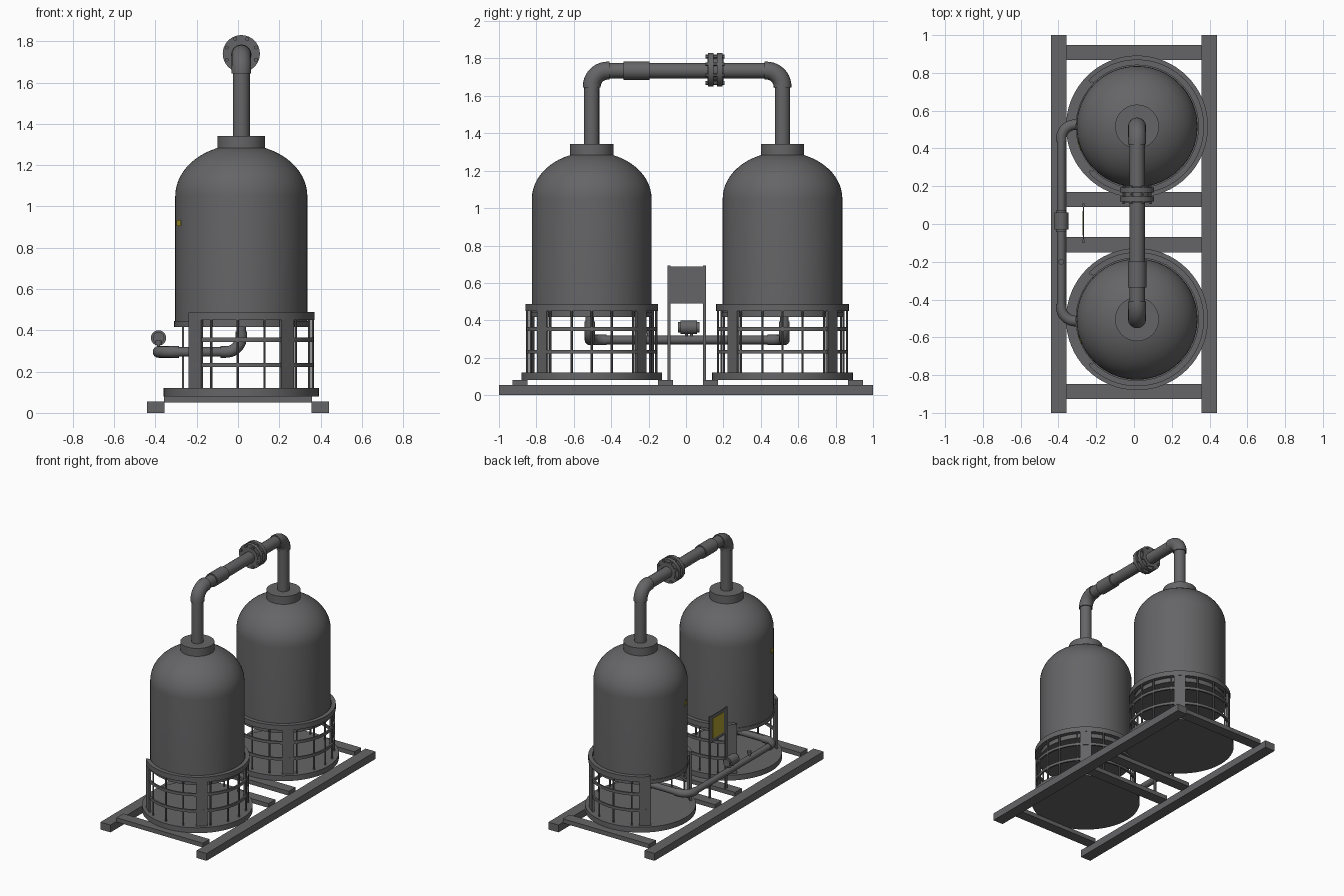
import bpy, bmesh, math
from mathutils import Vector, Matrix

if "Cube" in bpy.data.objects:
    bpy.data.objects.remove(bpy.data.objects["Cube"])


def mat(name, c):
    m = bpy.data.materials.new(name)
    m.diffuse_color = (*c, 1)
    m.use_nodes = True
    m.node_tree.nodes["Principled BSDF"].inputs["Base Color"].default_value = m.diffuse_color
    return m


GREY = mat("dark grey steel", (0.13, 0.13, 0.135))
YELLOW = mat("warning yellow", (0.42, 0.34, 0.03))
CX = 0.016
TANK_Y = {"front": -0.504, "rear": 0.516}


def finish(name, bm, m=GREY, smooth=True):
    bmesh.ops.recalc_face_normals(bm, faces=bm.faces)
    me = bpy.data.meshes.new(name)
    bm.to_mesh(me)
    bm.free()
    ob = bpy.data.objects.new(name, me)
    bpy.context.collection.objects.link(ob)
    me.materials.append(m)
    if smooth:
        shade(ob)
    return ob


def shade(ob):
    bpy.ops.object.select_all(action='DESELECT')
    ob.select_set(True)
    bpy.context.view_layer.objects.active = ob
    bpy.ops.object.shade_smooth_by_angle(angle=math.radians(35))


def box(name, lo, hi, m=GREY, rot=None):
    lo, hi = Vector(lo), Vector(hi)
    bm = bmesh.new()
    bmesh.ops.create_cube(bm, size=1, matrix=Matrix.Translation((lo + hi) / 2) @ Matrix.Diagonal((*(hi - lo), 1)))
    if rot is not None:
        bm.transform(rot)
    return finish(name, bm, m, False)


def rod(name, a, b, r, n=24):
    a, b = Vector(a), Vector(b)
    d = b - a
    bm = bmesh.new()
    bmesh.ops.create_cone(bm, cap_ends=True, segments=n, radius1=r, radius2=r, depth=d.length,
                          matrix=Matrix.Translation((a + b) / 2) @ d.to_track_quat('Z', 'Y').to_matrix().to_4x4())
    return finish(name, bm)


def lathe(name, prof, y, n=64):
    """Revolve (radius, z) points about a tank axis; radius 0 closes the ends."""
    bm = bmesh.new()
    vs = [bm.verts.new((r, 0, z)) for r, z in prof]
    es = [bm.edges.new(p) for p in zip(vs, vs[1:])]
    bmesh.ops.spin(bm, geom=vs + es, axis=(0, 0, 1), cent=(0, 0, 0), angle=2 * math.pi, steps=n)
    bmesh.ops.remove_doubles(bm, verts=bm.verts, dist=1e-5)
    bm.transform(Matrix.Translation((CX, y, 0)))
    return finish(name, bm)


def band(name, y, r0, r1, z0, z1, a0, a1, n=48, m=GREY):
    """Rectangular section swept along an arc, angles in degrees."""
    bm = bmesh.new()
    rows = []
    for i in range(n + 1):
        a = math.radians(a0 + (a1 - a0) * i / n)
        rows.append([bm.verts.new((CX + r * math.cos(a), y + r * math.sin(a), z))
                     for r, z in ((r0, z0), (r1, z0), (r1, z1), (r0, z1))])
    for p, q in zip(rows, rows[1:]):
        for k in range(4):
            bm.faces.new((p[k], p[(k + 1) % 4], q[(k + 1) % 4], q[k]))
    bm.faces.new(rows[0])
    bm.faces.new(rows[-1])
    return finish(name, bm, m)


def pipe(name, pts, r, bend=0.1, steps=10):
    """Round pipe along a polyline with filleted right-angle corners."""
    pts = [Vector(p) for p in pts]
    path = [pts[0]]
    for p, c, q in zip(pts, pts[1:], pts[2:]):
        u, v = (p - c).normalized(), (q - c).normalized()
        o = c + (u + v) * bend
        for i in range(steps + 1):
            t = math.pi / 2 * i / steps
            path.append(o - v * bend * math.cos(t) - u * bend * math.sin(t))
    path.append(pts[-1])
    cu = bpy.data.curves.new(name, 'CURVE')
    cu.dimensions = '3D'
    cu.bevel_depth = r
    cu.bevel_resolution = 6
    cu.use_fill_caps = True
    sp = cu.splines.new('POLY')
    sp.points.add(len(path) - 1)
    for s, p in zip(sp.points, path):
        s.co = (*p, 1)
    ob = bpy.data.objects.new(name, cu)
    bpy.context.collection.objects.link(ob)
    bpy.ops.object.select_all(action='DESELECT')
    ob.select_set(True)
    bpy.context.view_layer.objects.active = ob
    bpy.ops.object.convert(target='MESH')
    ob = bpy.context.view_layer.objects.active
    ob.data.materials.clear()
    ob.data.materials.append(GREY)
    shade(ob)


# Skid: two long rails and four cross beams
for side, x0 in (("left", -0.44), ("right", 0.357)):
    box(side + "_skid_rail", (x0, -1, 0), (x0 + 0.083, 1, 0.055))
for i, yc in enumerate((-0.887, -0.11, 0.13, 0.907)):
    box(f"cross_beam_{i}", (-0.358, yc - 0.04, 0.05), (0.358, yc + 0.04, 0.082))

for tag, y in TANK_Y.items():
    # Tank with elliptical dome, bottom lip and neck collar
    dome = [(0.32 * math.cos(t), 1.05 + 0.25 * math.sin(t))
            for t in (math.radians(90 * i / 16) for i in range(16))]
    lathe(tag + "_tank", [(0, 0.417), (0.325, 0.417), (0.325, 0.445), (0.32, 0.445)] + dome + [(0, 1.30)], y)
    rod(tag + "_neck_collar", (CX, y, 1.26), (CX, y, 1.342), 0.116, 48)
    # Base plate and open cage
    rod(tag + "_base_plate", (CX, y, 0.08), (CX, y, 0.12), 0.376, 64)
    band(tag + "_cage_top_ring", y, 0.325, 0.355, 0.45, 0.488, -135, 135)
    for k, z in enumerate((0.232, 0.354)):
        band(f"{tag}_cage_hoop_{k}", y, 0.339, 0.351, z - 0.01, z + 0.01, -133, 133)
    for k, a in enumerate((-130, -50, 50, 130)):
        rot = Matrix.Translation((CX, y, 0)) @ Matrix.Rotation(math.radians(a), 4, 'Z')
        box(f"{tag}_cage_post_{k}", (0.335, -0.04, 0.115), (0.35, 0.04, 0.487), GREY, rot)
    for k, a in enumerate((0, 18, -18, 40, -40, 71, -71, 93, -93, 115, -115)):
        px, py = CX + 0.345 * math.cos(math.radians(a)), y + 0.345 * math.sin(math.radians(a))
        rod(f"{tag}_cage_rod_{k}", (px, py, 0.115), (px, py, 0.46), 0.006, 8)
    # Small warning label on the tank side
    band(tag + "_tank_label", y, 0.317, 0.3225, 0.905, 0.935, 194, 204, 4, YELLOW)

# Upper pipe joining both tank tops
yf, yr, zt = TANK_Y["front"], TANK_Y["rear"], 1.735
pipe("upper_pipe", [(CX, yf, 1.33), (CX, yf, zt), (CX, yr, zt), (CX, yr, 1.33)], 0.041)
for tag, y, s in (("front", yf, 1), ("rear", yr, -1)):
    pipe(tag + "_upper_elbow", [(CX, y, zt - 0.09), (CX, y, zt), (CX, y + s * 0.095, zt)], 0.048, 0.085)
rod("pipe_sleeve", (CX, -0.335, zt), (CX, -0.195, zt), 0.049, 32)

# Bolted flange on the upper pipe
rod("flange_core", (CX, 0.115, zt + 0.005), (CX, 0.2, zt + 0.005), 0.066, 32)
for k, y in enumerate((0.118, 0.166)):
    rod(f"flange_disc_{k}", (CX, y, zt + 0.005), (CX, y + 0.028, zt + 0.005), 0.09, 40)
for k in range(8):
    a = math.radians(45 * k + 22.5)
    bx, bz = CX + 0.077 * math.cos(a), zt + 0.005 + 0.077 * math.sin(a)
    rod(f"flange_bolt_{k}", (bx, 0.105, bz), (bx, 0.205, bz), 0.01, 6)

# Lower pipe linking both tank bottoms along the left side
zl, xl = 0.295, -0.385
pipe("lower_pipe", [(CX, yf - 0.01, 0.43), (CX, yf - 0.01, zl), (xl, yf - 0.01, zl),
                    (xl, yr + 0.01, zl), (xl + 0.401, yr + 0.01, zl), (CX, yr + 0.01, 0.43)], 0.023, 0.075)
for tag, y, s in (("front", yf - 0.01, 1), ("rear", yr + 0.01, -1)):
    pipe(tag + "_lower_elbow", [(xl + 0.1, y, zl), (xl, y, zl), (xl, y + s * 0.09, zl)], 0.028, 0.075)
    pipe(tag + "_tank_elbow", [(CX - 0.1, y, zl), (CX, y, zl), (CX, y, zl + 0.1)], 0.028, 0.075)

# Valve actuator and gauge stub on the lower pipe
rod("valve_body", (xl, -0.03, 0.363), (xl, 0.06, 0.363), 0.037, 24)
rod("valve_core", (xl, -0.042, 0.363), (xl, 0.072, 0.363), 0.028, 24)
for k, y in enumerate((0.002, 0.03)):
    rod(f"valve_stem_{k}", (xl, y, 0.29), (xl, y, 0.35), 0.008, 12)
rod("gauge_stem", (xl, -0.2, 0.29), (xl, -0.2, 0.335), 0.008, 12)
rod("gauge_cap", (xl, -0.2, 0.33), (xl, -0.2, 0.35), 0.015, 16)

# Control panel on two thin legs with a yellow sign facing left
for side, y in (("front", -0.1), ("rear", 0.09)):
    box(side + "_panel_leg", (-0.272, y, 0.08), (-0.262, y + 0.018, 0.692))
box("control_panel", (-0.27, -0.1, 0.49), (-0.264, 0.108, 0.688))
box("panel_sign", (-0.273, -0.06, 0.515), (-0.27, 0.07, 0.665), YELLOW)
